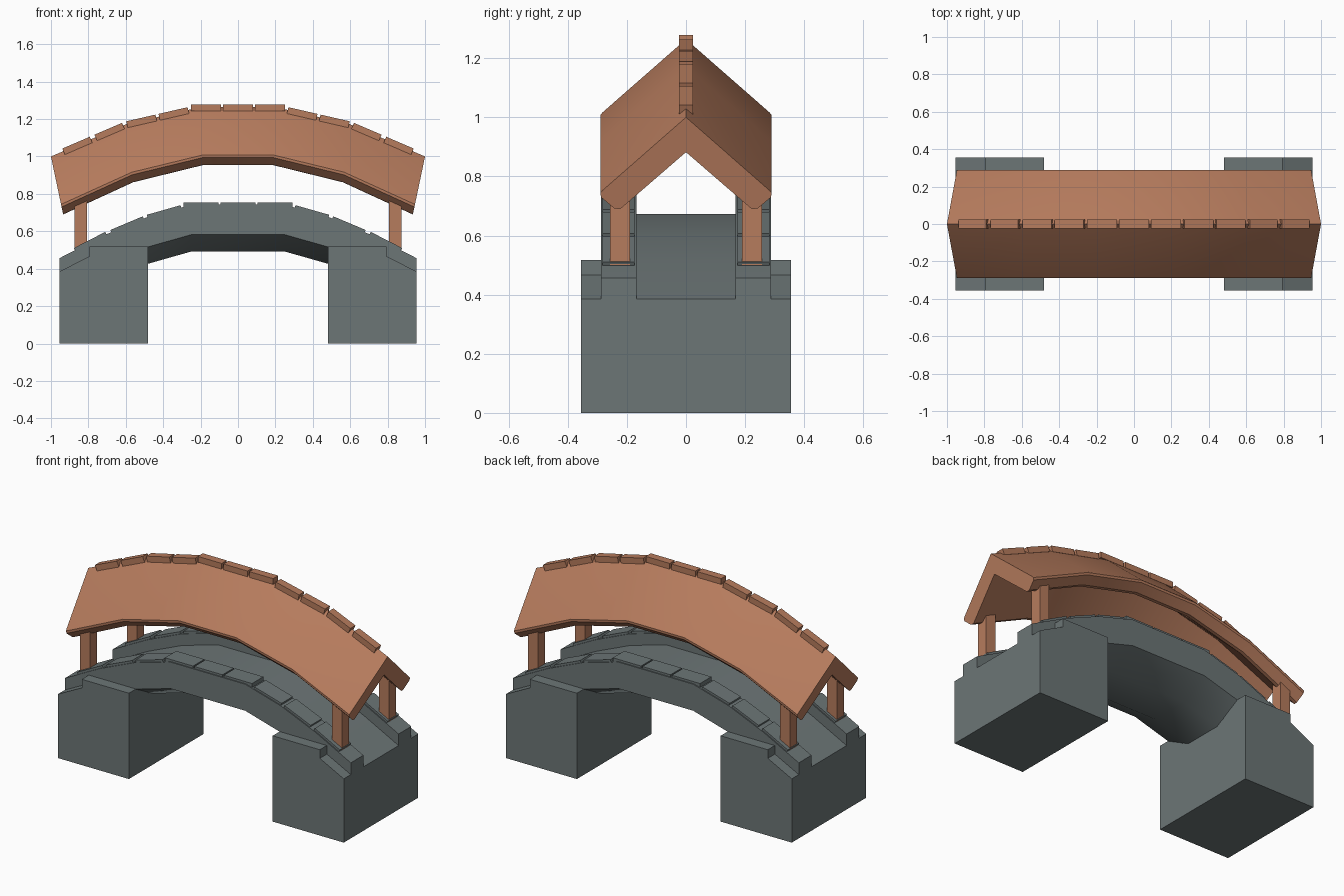
import bpy, bmesh, math

if "Cube" in bpy.data.objects:
    bpy.data.objects.remove(bpy.data.objects["Cube"])


def material(name, rgb):
    m = bpy.data.materials.new(name)
    m.diffuse_color = (*rgb, 1)
    m.use_nodes = True
    m.node_tree.nodes["Principled BSDF"].inputs["Base Color"].default_value = m.diffuse_color
    return m


WOOD = material("terracotta_wood", (0.47, 0.20, 0.11))
STONE = material("grey_stone", (0.15, 0.18, 0.182))


def loft(name, rings, mat, smooth=False):
    """Skin a list of closed rings and cap both ends."""
    bm = bmesh.new()
    vs = [[bm.verts.new(p) for p in r] for r in rings]
    n = len(rings[0])
    for a, b in zip(vs, vs[1:]):
        for i in range(n):
            j = (i + 1) % n
            bm.faces.new((a[i], a[j], b[j], b[i]))
    bm.faces.new(vs[0])
    bm.faces.new(vs[-1])
    bmesh.ops.recalc_face_normals(bm, faces=bm.faces)
    me = bpy.data.meshes.new(name)
    bm.to_mesh(me)
    bm.free()
    me.materials.append(mat)
    ob = bpy.data.objects.new(name, me)
    bpy.context.collection.objects.link(ob)
    if smooth:
        bpy.ops.object.select_all(action='DESELECT')
        ob.select_set(True)
        bpy.context.view_layer.objects.active = ob
        bpy.ops.object.shade_smooth_by_angle(angle=math.radians(30))
    return ob


def extrude_y(name, profile, y0, y1, mat):
    return loft(name, [[(x, y, z) for x, z in profile] for y in (y0, y1)], mat)


def both_sides(half):
    return [(-x, z) for x, z in reversed(half)] + half


def sample(path, x):
    """Height and slope of a polyline at x."""
    for (xa, za), (xb, zb) in zip(path, path[1:]):
        if xa <= x <= xb:
            s = (zb - za) / (xb - xa)
            return za + s * (x - xa), s


def tiles(name, path, step, length, count, y0, y1, lo, hi, mat):
    """Row of flat slabs that follow a bent path."""
    for k in range(-count, count + 1):
        c = k * step
        z, s = sample(path, c)
        a = math.atan(s)
        ux, uz, h = math.cos(a), math.sin(a), length / 2
        prof = [(c + ux * t - uz * v, z + uz * t + ux * v)
                for t, v in ((-h, lo), (h, lo), (h, hi), (-h, hi))]
        extrude_y(f"{name}_{k + count}", prof, y0, y1, mat)


# bent gable roof
ridge = both_sides([(0.2, 1.264), (0.6, 1.172), (1.0, 1.0)])
half = [(0.283, 0.248), (0.289, 0.256), (0.288, 0.27), (0.242, 0.309), (0.222, 0.31)]
section = [(0, 0)] + half + [(0, 0.118)] + [(-y, d) for y, d in reversed(half)]
loft("roof", [[(x * (1 - 0.21 * d), y, z - d) for y, d in section] for x, z in ridge], WOOD, True)
tiles("ridge_tile", ridge, 0.172, 0.16, 5, -0.024, 0.024, -0.02, 0.015, WOOD)

# arched deck with parapets on both sides
arch = both_sides([(0.25, 0.742), (0.49, 0.674), (0.72, 0.577), (0.955, 0.456)])
side = [(0.168, -0.07), (0.168, 0), (0.288, 0), (0.288, -0.16), (0.12, -0.25)]
deck = side + [(-y, d) for y, d in reversed(side)]
loft("arched_deck", [[(x, y, z + d) for y, d in deck] for x, z in arch], STONE, True)

for s in (-1, 1):
    ya, yb = sorted((s * 0.174, s * 0.282))
    tiles(f"parapet_tile_{'front' if s < 0 else 'back'}", arch, 0.197, 0.188, 4,
          ya, yb, -0.02, 0.013, STONE)

# piers and posts, mirrored to both ends
shoulder = [(0.48, 0), (0.955, 0), (0.955, 0.385), (0.795, 0.466), (0.795, 0.518), (0.48, 0.518)]
core = [(0.48, 0), (0.955, 0), (0.955, 0.36), (0.48, 0.45)]
for sx in (-1, 1):
    end = "left" if sx < 0 else "right"
    extrude_y(f"pier_core_{end}", [(sx * x, z) for x, z in core], -0.172, 0.172, STONE)
    for sy in (-1, 1):
        tag = f"{end}_{'front' if sy < 0 else 'back'}"
        extrude_y(f"pier_shoulder_{tag}", [(sx * x, z) for x, z in shoulder],
                  sy * 0.172, sy * 0.355, STONE)
        extrude_y(f"post_{tag}", [(sx * x, z) for x, z in
                                  ((0.808, 0.5), (0.874, 0.5), (0.874, 0.8), (0.808, 0.8))],
                  sy * 0.19, sy * 0.257, WOOD)
